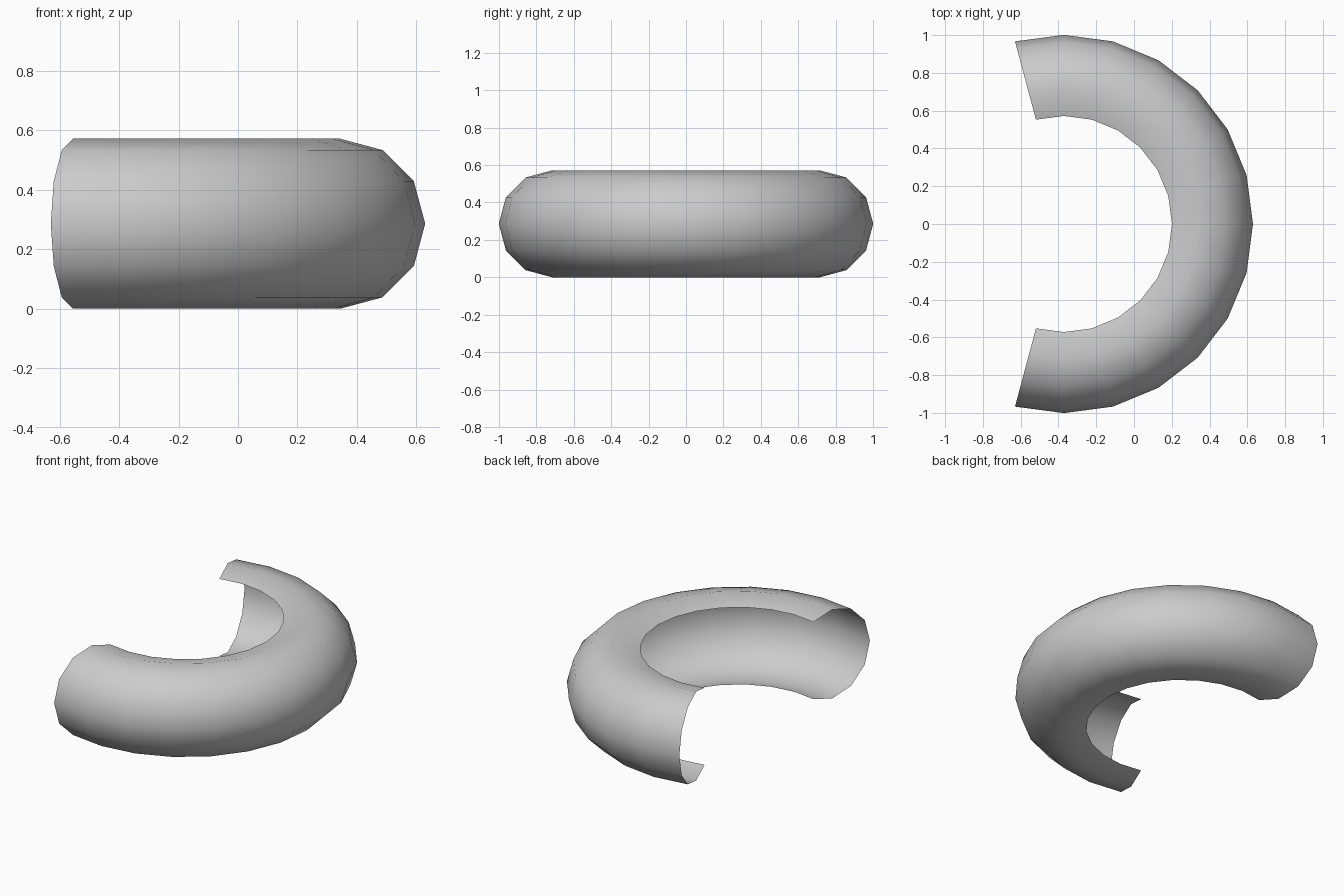
import bpy, bmesh
from math import sin, cos, radians

if "Cube" in bpy.data.objects:
    bpy.data.objects.remove(bpy.data.objects["Cube"])

MAJOR, MINOR = 0.715, 0.286   # ring radius and tube radius
CENTRE_X = -0.371

# Open C-shaped tube profile (8 of 12 sides), swept through 14 of 24 ring steps
profile = [(MAJOR + MINOR * cos(radians(a)), MINOR + MINOR * sin(radians(a)))
           for a in range(-120, 121, 30)]
bm = bmesh.new()
rings = []
for a in range(-105, 106, 15):
    c, s = cos(radians(a)), sin(radians(a))
    rings.append([bm.verts.new((CENTRE_X + r * c, r * s, z)) for r, z in profile])

# Skin between neighbouring rings, facing outwards
for r0, r1 in zip(rings, rings[1:]):
    for i in range(len(profile) - 1):
        bm.faces.new((r0[i], r1[i], r1[i + 1], r0[i + 1])).smooth = True

mesh = bpy.data.meshes.new("curved_shell")
bm.to_mesh(mesh)
bm.free()
shell = bpy.data.objects.new("curved_shell", mesh)
bpy.context.collection.objects.link(shell)
